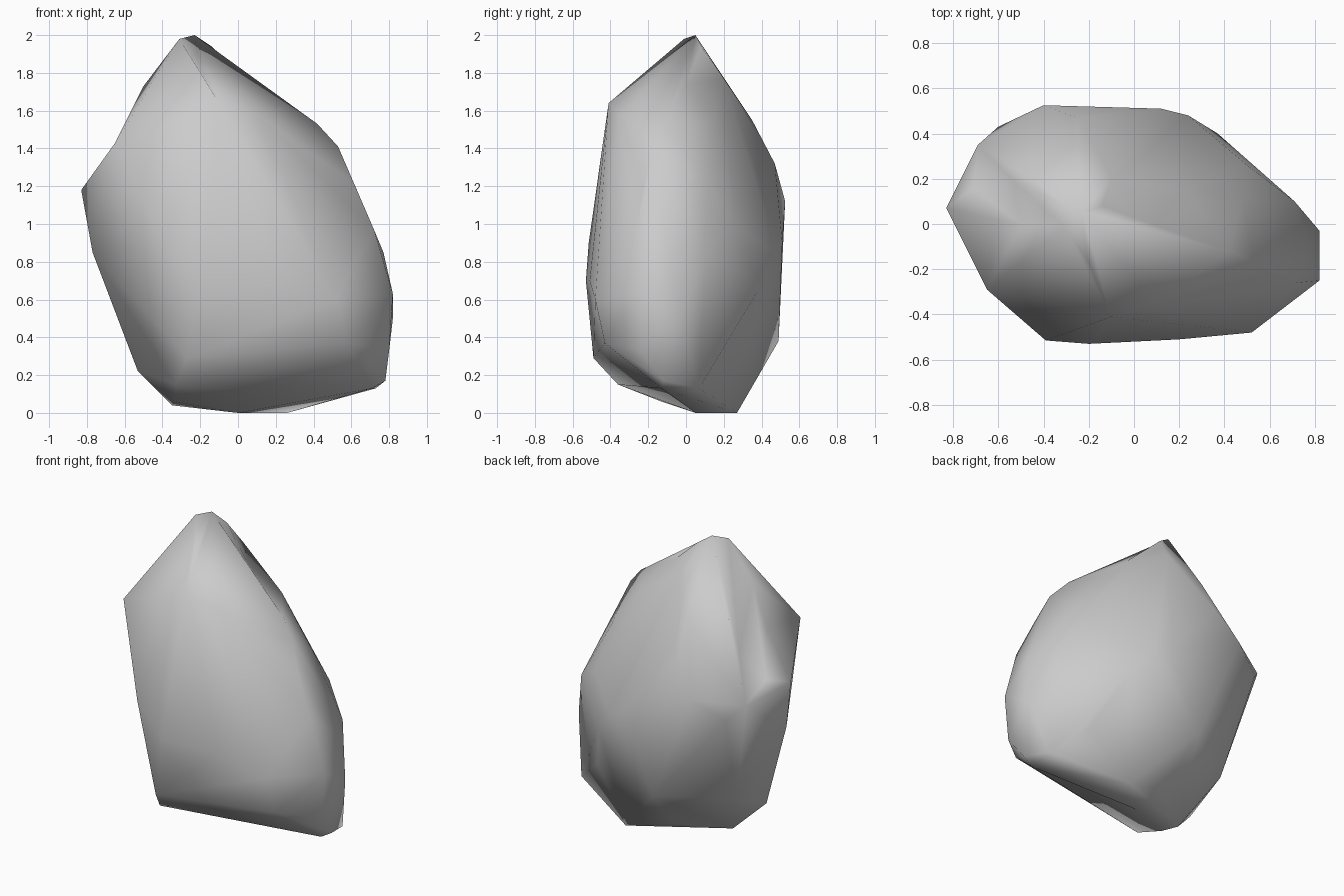
import bpy, bmesh
from mathutils import Vector
from mathutils.bvhtree import BVHTree

CENTRE = Vector((0, 0, 0.95))

# Corner points of the boulder, bottom to top
corners = [
    # underside
    (0.0, 0.05, 0.0), (0.26, 0.27, 0.0), (-0.35, 0.0, 0.04), (-0.33, -0.13, 0.06),
    (-0.33, -0.36, 0.15), (-0.27, -0.49, 0.29), (0.58, -0.43, 0.37), (0.71, -0.13, 0.13),
    (0.78, -0.12, 0.17), (0.73, 0.07, 0.13), (0.8, -0.24, 0.33), (-0.53, -0.1, 0.22),
    (-0.52, 0.2, 0.36), (-0.1, 0.49, 0.38),
    # middle, going round
    (0.82, -0.03, 0.5), (0.82, -0.25, 0.63), (0.52, -0.48, 0.6), (0.2, -0.51, 0.7),
    (-0.2, -0.53, 0.7), (-0.39, -0.515, 0.9), (-0.77, 0.03, 0.85),
    (-0.83, 0.07, 1.18), (-0.74, 0.24, 1.12), (-0.69, 0.35, 1.09), (-0.6, 0.43, 1.0),
    (-0.4, 0.525, 1.12), (0.12, 0.51, 0.9), (0.24, 0.48, 0.85), (0.37, 0.4, 0.68),
    (0.5, 0.26, 0.98), (0.71, 0.1, 0.83), (0.72, -0.26, 0.97), (0.77, -0.1, 0.85),
    # shoulders
    (0.61, -0.22, 1.22), (0.53, -0.17, 1.41), (0.42, -0.12, 1.53), (0.1, -0.35, 1.58),
    (-0.1, -0.41, 1.64), (-0.65, -0.29, 1.43), (-0.25, 0.47, 1.32), (-0.25, 0.35, 1.55),
    # peak
    (-0.1, 0.2, 1.77), (-0.5, 0.0, 1.73), (-0.31, -0.01, 1.98),
    (-0.23, 0.05, 2.0), (-0.14, 0.08, 1.94),
]
# Hollows pressed into the skin
dents = [(-0.71, 0.16, 1.2), (-0.53, 0.19, 1.34), (-0.61, 0.02, 1.48),
         (0.08, 0.0, 1.74), (-0.2, -0.17, 1.81), (0.22, 0.15, 1.54),
         (0.48, 0.11, 1.23), (0.52, 0.2, 0.32), (0.3, -0.08, 0.1), (-0.05, 0.22, 0.08)]


def hull(points):
    bm = bmesh.new()
    for p in points:
        bm.verts.new(p)
    bmesh.ops.convex_hull(bm, input=bm.verts[:])
    loose = [v for v in bm.verts if not v.link_faces]
    bmesh.ops.delete(bm, geom=loose, context='VERTS')
    return bm


# Lift each hollow just outside the skin so the hull connects to it
skin = hull(corners)
tree = BVHTree.FromBMesh(skin)
lifted = []
for d in dents:
    ray = (Vector(d) - CENTRE).normalized()
    hit = tree.ray_cast(CENTRE, ray)[0]
    lifted.append(hit + ray * 0.008)
skin.free()

# Wrap everything, then push the hollows back in
bm = hull(corners + lifted)
for d, l in zip(dents, lifted):
    v = min(bm.verts, key=lambda w: (w.co - l).length)
    if (v.co - l).length < 0.001:
        v.co = d

bmesh.ops.recalc_face_normals(bm, faces=bm.faces[:])
for f in bm.faces:
    f.smooth = True

mesh = bpy.data.meshes.new("boulder")
bm.to_mesh(mesh)
bm.free()
boulder = bpy.data.objects.new("boulder", mesh)
bpy.context.collection.objects.link(boulder)
